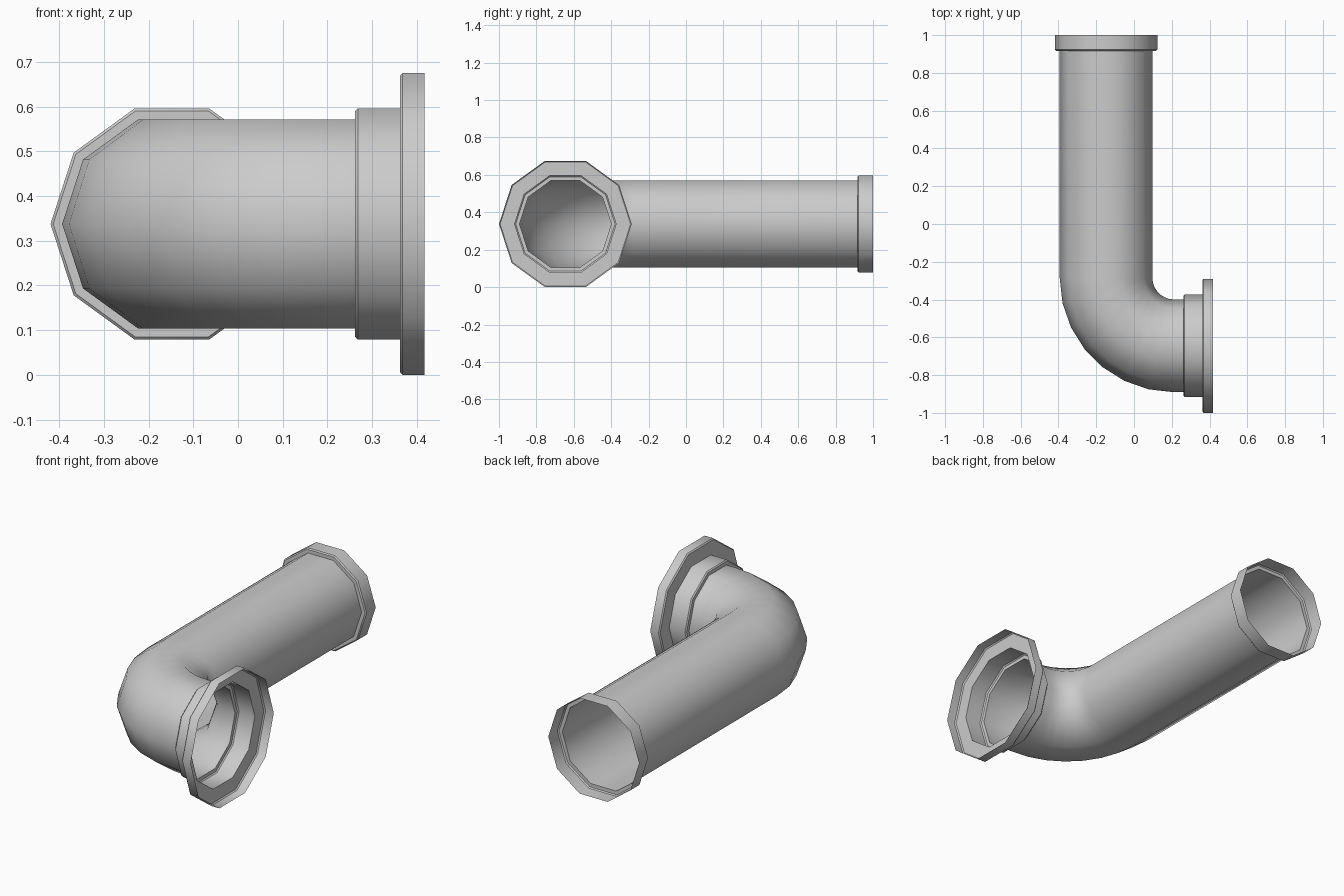
import bpy
from math import sin, cos, pi, radians

if "Cube" in bpy.data.objects:
    bpy.data.objects.remove(bpy.data.objects["Cube"])

SIDES = 10
Z = 0.3375                  # height of the pipe axis
CX, CY, R = 0.212, -0.285, 0.36   # elbow centre and bend radius
AX, AY = CX - R, CY - R     # axis of the long and of the short leg
PIPE, COLLAR, FLANGE, B = 0.2455, 0.2715, 0.3549, 0.006


def sweep(name, stations):
    """Skin ten-sided rings; each station is (x, y, bend angle, radius)."""
    verts, faces = [], []
    for x, y, a, r in stations:
        for k in range(SIDES):
            t = 2 * pi * k / SIDES
            verts.append((x + r * cos(t) * cos(a), y + r * cos(t) * sin(a), Z + r * sin(t)))
    for i in range(len(stations) - 1):
        for k in range(SIDES):
            a, b = i * SIDES + k, i * SIDES + (k + 1) % SIDES
            faces.append((a, b, b + SIDES, a + SIDES))
    mesh = bpy.data.meshes.new(name)
    mesh.from_pydata(verts, [], faces)
    obj = bpy.data.objects.new(name, mesh)
    bpy.context.collection.objects.link(obj)
    bpy.ops.object.select_all(action='DESELECT')
    obj.select_set(True)
    bpy.context.view_layer.objects.active = obj
    bpy.ops.object.shade_smooth_by_angle(angle=radians(40))
    return obj


# Long leg, seven-segment elbow and short leg
bend = [(CX - R * cos(a), CY - R * sin(a), a, PIPE)
        for a in (i * pi / 14 for i in range(8))]
sweep("elbow_pipe", [(AX, 0.917, 0, PIPE)] + bend + [(0.262, AY, pi / 2, PIPE)])

# Open socket at the back end, with a softened shoulder
sweep("back_socket", [(AX, y, 0, r) for y, r in (
    (1.0, COLLAR), (0.917 + B, COLLAR), (0.917, COLLAR - B), (0.917, PIPE))])

# Stepped socket and wide flange at the right end
sweep("flanged_socket", [(x, AY, pi / 2, r) for x, r in (
    (0.262, PIPE), (0.262, COLLAR - B), (0.262 + B, COLLAR), (0.362, COLLAR),
    (0.362, FLANGE - B), (0.362 + B, FLANGE), (0.417, FLANGE))])
